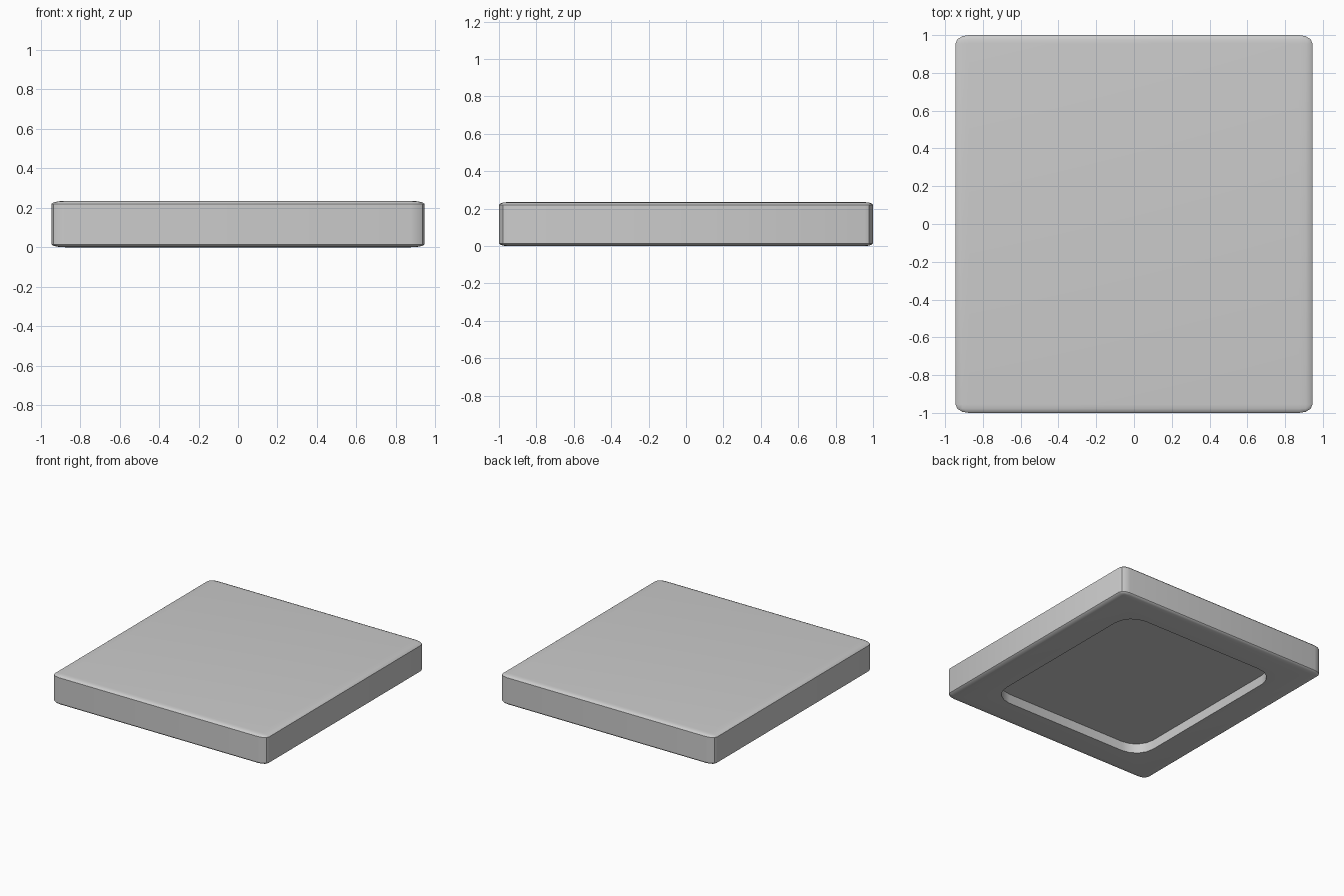
import bpy, bmesh
from mathutils import Matrix, Vector

if "Cube" in bpy.data.objects:
    bpy.data.objects.remove(bpy.data.objects["Cube"])


def rounded_box(name, size, radius, segments, z0, vertical_only=False):
    """Box with base at z0; radius gives the edge rounding along x, y and z."""
    bm = bmesh.new()
    bmesh.ops.create_cube(bm, size=1)
    # Bevel in a space where the rounding is 1 unit on each axis, then scale
    bmesh.ops.transform(bm, verts=bm.verts, matrix=Matrix.Diagonal(
        Vector([s / r for s, r in zip(size, radius)])).to_4x4())
    edges = [e for e in bm.edges if not vertical_only
             or abs(e.verts[0].co.z - e.verts[1].co.z) > 0.01]
    bmesh.ops.bevel(bm, geom=edges, offset=1, offset_type='OFFSET',
                    segments=segments, profile=0.5, affect='EDGES')
    bmesh.ops.transform(bm, verts=bm.verts, matrix=Matrix.Translation(
        (0, 0, z0 + size[2] / 2)) @ Matrix.Diagonal(Vector(radius)).to_4x4())
    mesh = bpy.data.meshes.new(name)
    bm.to_mesh(mesh)
    bm.free()
    obj = bpy.data.objects.new(name, mesh)
    bpy.context.collection.objects.link(obj)
    return obj


# Slab with softly rounded edges
slab = rounded_box("slab", (1.89, 2.0, 0.235), (0.07, 0.045, 0.015), 3, 0)

# Rounded recess in the underside
cutter = rounded_box("recess_cutter", (1.39, 1.545, 0.275),
                     (0.16, 0.16, 0.16), 4, -0.2, vertical_only=True)
cutter.hide_render = True

bpy.context.view_layer.objects.active = slab
slab.select_set(True)
mod = slab.modifiers.new("recess", 'BOOLEAN')
mod.operation = 'DIFFERENCE'
mod.solver = 'EXACT'
mod.object = cutter
bpy.ops.object.modifier_apply(modifier=mod.name)
bpy.data.objects.remove(cutter)

bpy.ops.object.shade_smooth_by_angle(angle=0.6)
